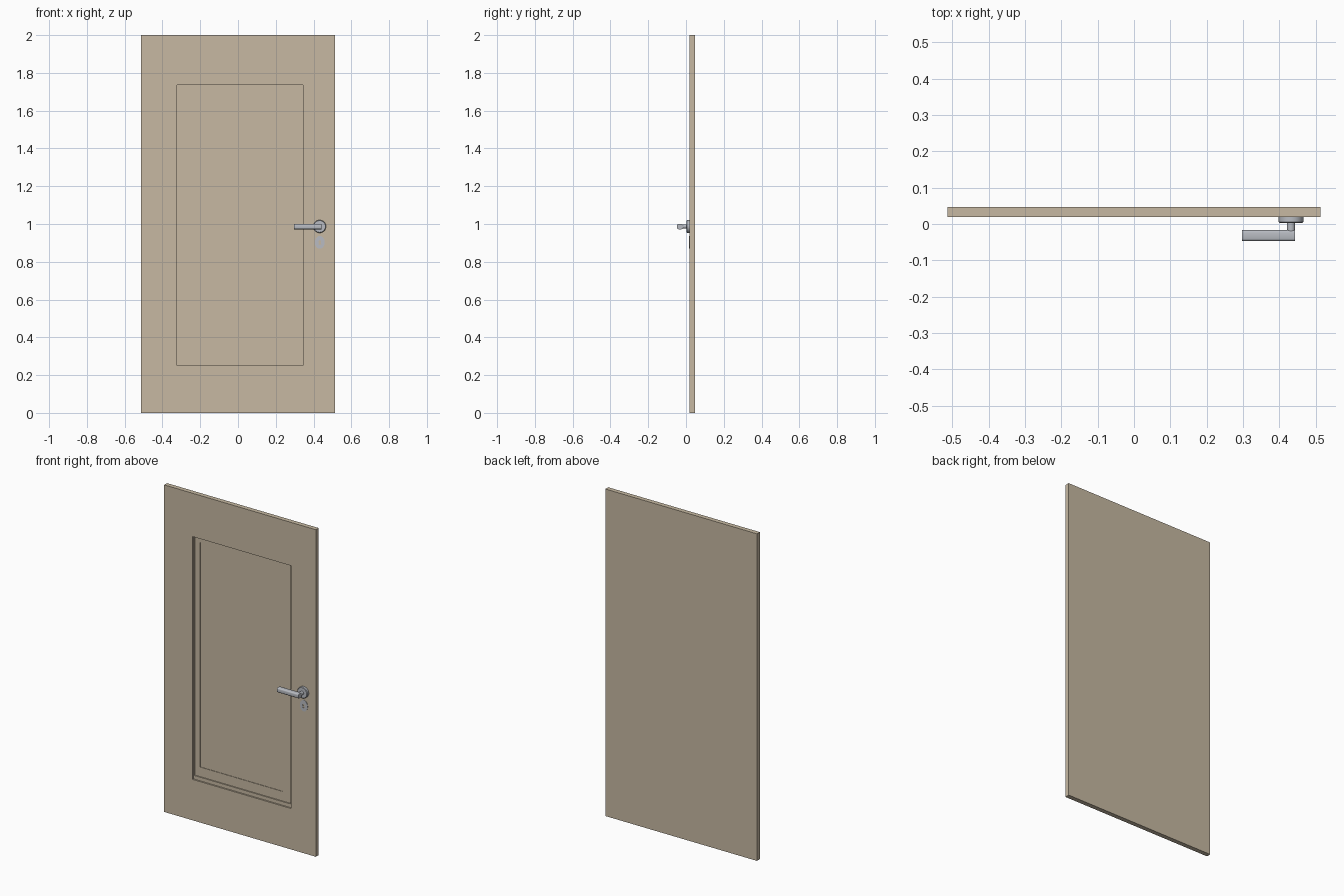
import bpy, bmesh, math
from mathutils import Matrix

if "Cube" in bpy.data.objects:
    bpy.data.objects.remove(bpy.data.objects["Cube"])


def material(name, rgb):
    m = bpy.data.materials.new(name)
    m.diffuse_color = (*rgb, 1)
    m.use_nodes = True
    m.node_tree.nodes["Principled BSDF"].inputs["Base Color"].default_value = m.diffuse_color
    return m


WOOD = material("beige_wood", (0.57, 0.485, 0.362))
METAL = material("satin_metal", (0.48, 0.50, 0.54))


def finish(name, bm, mat):
    bmesh.ops.recalc_face_normals(bm, faces=bm.faces)
    me = bpy.data.meshes.new(name)
    bm.to_mesh(me)
    bm.free()
    me.materials.append(mat)
    ob = bpy.data.objects.new(name, me)
    bpy.context.collection.objects.link(ob)
    return ob


def smooth(ob):
    bpy.ops.object.select_all(action='DESELECT')
    ob.select_set(True)
    bpy.context.view_layer.objects.active = ob
    bpy.ops.object.shade_smooth_by_angle(angle=math.radians(35))


def lathe(name, x, z, profile, mat, n=32):
    """Stack of rings (radius, y) around an axis along y."""
    bm = bmesh.new()
    rings = [[bm.verts.new((x + r * math.cos(2 * math.pi * i / n), y,
                            z + r * math.sin(2 * math.pi * i / n)))
              for i in range(n)] for r, y in profile]
    for a, b in zip(rings, rings[1:]):
        for i in range(n):
            j = (i + 1) % n
            bm.faces.new((a[i], a[j], b[j], b[i]))
    bm.faces.new(rings[0])
    bm.faces.new(rings[-1])
    ob = finish(name, bm, mat)
    smooth(ob)
    return ob


# door leaf: nested rectangles (x0, z0, x1, z1, y) from back to recessed panel
steps = [
    (-0.513, 0, 0.513, 2, 0.047),
    (-0.513, 0, 0.513, 2, 0.019),
    (-0.322, 0.25, 0.344, 1.735, 0.019),
    (-0.322, 0.25, 0.344, 1.735, 0.028),
    (-0.315, 0.272, 0.337, 1.73, 0.028),
    (-0.315, 0.272, 0.337, 1.73, 0.035),
    (-0.28, 0.33, 0.285, 1.705, 0.035),
    (-0.28, 0.33, 0.285, 1.705, 0.038),
]
bm = bmesh.new()
rings = [[bm.verts.new((x, y, z)) for x, z in ((a, b), (c, b), (c, d), (a, d))]
         for a, b, c, d, y in steps]
for a, b in zip(rings, rings[1:]):
    for i in range(4):
        j = (i + 1) % 4
        bm.faces.new((a[i], a[j], b[j], b[i]))
bm.faces.new(rings[0])
bm.faces.new(rings[-1])
finish("door_leaf", bm, WOOD)

# rosette and neck of the handle
HX, HZ = 0.432, 0.987
lathe("handle_rosette", HX, HZ,
      [(0.034, 0.019), (0.034, 0.006), (0.031, 0.003)], METAL)
lathe("handle_neck", HX, HZ, [(0.011, 0.004), (0.011, -0.03)], METAL, 20)

# lever with softened long edges
bm = bmesh.new()
bmesh.ops.create_cube(bm, size=1, matrix=Matrix.Translation((0.37, -0.032, 0.986))
                      @ Matrix.Diagonal((0.146, 0.03, 0.028, 1)))
long_edges = [e for e in bm.edges if abs(e.verts[0].co.x - e.verts[1].co.x) > 0.1]
bmesh.ops.bevel(bm, geom=long_edges, offset=0.007, segments=3, profile=0.5,
                affect='EDGES')
smooth(finish("handle_lever", bm, METAL))

# keyhole plate: rounded plate with a keyhole-shaped opening
N, KX, KZ = 48, 0.433, 0.903
bm = bmesh.new()
loops = []
for y in (0.019, 0.0165):
    outer, inner = [], []
    for i in range(N):
        t = 2 * math.pi * i / N
        c, s = math.cos(t), math.sin(t)
        outer.append(bm.verts.new((KX + 0.026 * c, y, KZ + 0.034 * s)))
        k = 0.007 if s > -0.85 else 0.017
        inner.append(bm.verts.new((KX + k * c, y, KZ + 0.004 + k * s)))
    loops.append((outer, inner))
(o0, i0), (o1, i1) = loops
for a, b in ((o0, o1), (o1, i1), (i1, i0)):
    for i in range(N):
        j = (i + 1) % N
        bm.faces.new((a[i], a[j], b[j], b[i]))
finish("keyhole_plate", bm, METAL)
